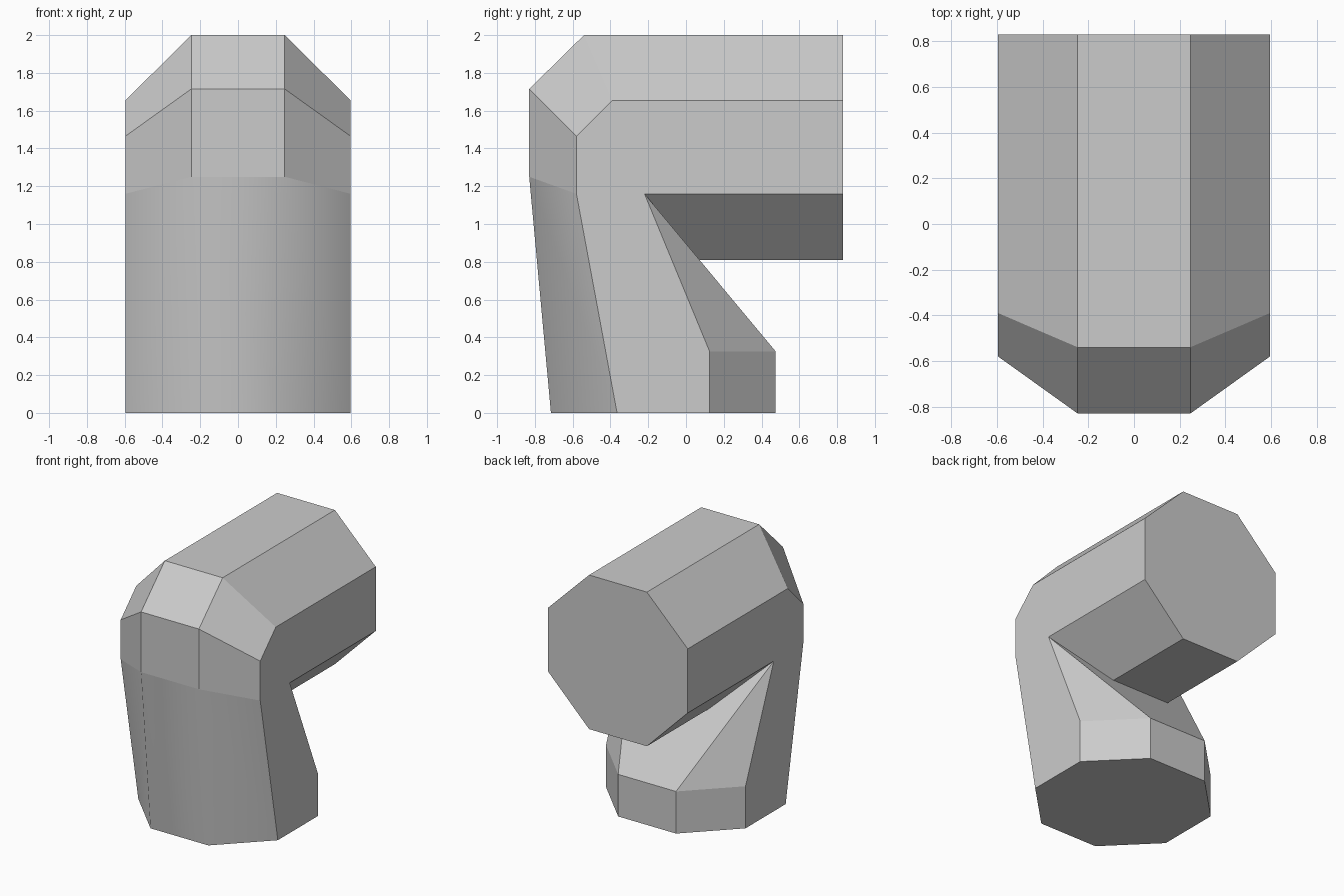
import bpy
import bmesh

cube = bpy.data.objects.get("Cube")
if cube:
    bpy.data.objects.remove(cube, do_unlink=True)

INNER, OUTER = 0.247, 0.596      # half widths of the octagonal section

# Side profiles (y, z) of the long edges, from the open end to the foot
crown = [(0.83, 2.0), (-0.54, 2.0), (-0.83, 1.715), (-0.83, 1.25), (-0.715, 0)]
shoulder = [(0.83, 1.655), (-0.39, 1.655), (-0.58, 1.465), (-0.58, 1.16), (-0.365, 0)]
flank = [(0.83, 1.16), (-0.22, 1.16), (0.125, 0.325), (0.125, 0)]
belly = [(0.83, 0.81), (0.071, 0.81), (0.475, 0.325), (0.475, 0)]

bm = bmesh.new()


def rail(x, profile):
    return [bm.verts.new((x, y, z)) for y, z in profile]


def strip(a, b):
    """Join two matching edges with quads."""
    return [bm.faces.new((a[i], a[i + 1], b[i + 1], b[i])) for i in range(len(a) - 1)]


sides = []
soft = []
for s in (-1, 1):
    c, sh = rail(s * INNER, crown), rail(s * OUTER, shoulder)
    f, b = rail(s * OUTER, flank), rail(s * INNER, belly)
    sides.append((c, sh, f, b))
    soft.append(strip(c, sh)[-1])             # bevel beside the crown
    bm.faces.new(sh + f[::-1])                # flat side wall
    strip(f[:2], b[:2])                       # lower bevel of the arm
    bm.faces.new((f[1], f[2], b[2]))          # throat bevel
    strip(f[2:], b[2:])                       # rear bevel of the foot

(c0, s0, f0, b0), (c1, s1, f1, b1) = sides
soft.append(strip(c0, c1)[-1])                # crown and front
strip(b0[:2], b1[:2])                         # underside of the arm
strip(b0[2:], b1[2:])                         # back of the foot
bm.faces.new((f0[1], b0[1], b1[1], f1[1], b1[2], b0[2]))   # throat slope

# Octagonal end caps
for i in (0, -1):
    bm.faces.new((c0[i], s0[i], f0[i], b0[i], b1[i], f1[i], s1[i], c1[i]))

bmesh.ops.recalc_face_normals(bm, faces=bm.faces[:])

# Only the two long edges of the lower front are softened
for face in soft:
    face.smooth = True
for e in bm.edges:
    e.smooth = all(face in soft for face in e.link_faces)

mesh = bpy.data.meshes.new("elbow_pipe")
bm.to_mesh(mesh)
bm.free()
pipe = bpy.data.objects.new("elbow_pipe", mesh)
bpy.context.collection.objects.link(pipe)

grey = bpy.data.materials.new("light_grey")
grey.use_nodes = True
colour = (0.6, 0.6, 0.6, 1)
grey.diffuse_color = colour
grey.node_tree.nodes["Principled BSDF"].inputs["Base Color"].default_value = colour
mesh.materials.append(grey)
